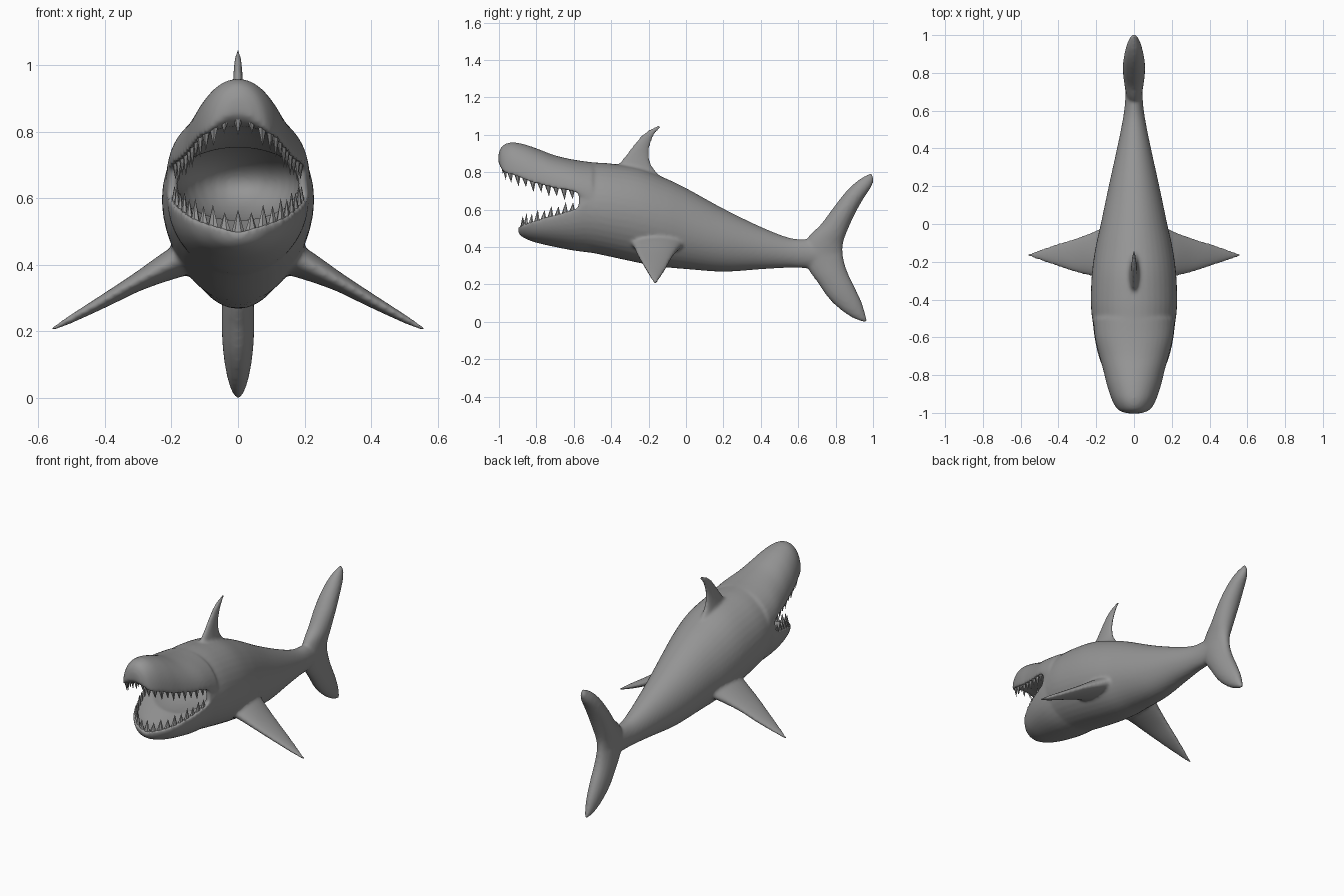
import bpy, bmesh, math
from mathutils import Vector

if "Cube" in bpy.data.objects:
    bpy.data.objects.remove(bpy.data.objects["Cube"])

skin = bpy.data.materials.new("grey skin")
skin.diffuse_color = (0.30, 0.30, 0.30, 1)
skin.use_nodes = True
skin.node_tree.nodes["Principled BSDF"].inputs["Base Color"].default_value = skin.diffuse_color


def refine(rows, n=5):
    """Catmull-Rom interpolation through rows of numbers."""
    out = []
    for i in range(len(rows) - 1):
        a, b = rows[max(i - 1, 0)], rows[i]
        c, d = rows[i + 1], rows[min(i + 2, len(rows) - 1)]
        for k in range(n):
            t = k / n
            out.append([q + 0.5 * t * (r - p + t * (2 * p - 5 * q + 4 * r - s + t * (3 * (q - r) + s - p)))
                        for p, q, r, s in zip(a, b, c, d)])
    return out + [list(rows[-1])]


def loft(bm, rings):
    """Skin closed rings and cap both ends."""
    vs = [[bm.verts.new(p) for p in r] for r in rings]
    n = len(vs[0])
    faces = [bm.faces.new((a[i], a[(i + 1) % n], b[(i + 1) % n], b[i]))
             for a, b in zip(vs, vs[1:]) for i in range(n)]
    faces += [bm.faces.new(vs[0]), bm.faces.new(vs[-1])]
    bmesh.ops.recalc_face_normals(bm, faces=faces)


def fin(bm, rows, normal):
    """Rows: leading point, trailing point, half thickness."""
    nrm = Vector(normal).normalized()
    rings = []
    for r in refine(rows):
        lead, trail, th = Vector(r[:3]), Vector(r[3:6]), r[6]
        mid, half = (lead + trail) / 2, (lead - trail) / 2
        rings.append([mid + half * math.cos(t) + nrm * th * math.sin(t)
                      for t in (math.tau * i / 24 for i in range(24))])
    loft(bm, rings)


def jaw(bm, rows, dent):
    """Rows: y, half width, lip height, outer height; inner side is hollowed."""
    rings = []
    for y, w, lip, ext in refine(rows):
        ring = []
        for i in range(21):
            t = math.pi * i / 20
            ring.append((w * math.cos(t), y, lip + (ext - lip) * math.sin(t) ** 0.9))
        for i in range(1, 16):
            u = -1 + i / 8
            ring.append((w * u, y, lip + dent * min(1, w / 0.15) * (1 - u * u)))
        rings.append(ring)
    loft(bm, rings)


bm = bmesh.new()

# trunk: y, half width, top, bottom
TRUNK = [(-.575, .208, .862, .380), (-.5, .222, .853, .368), (-.4, .229, .846, .347),
         (-.25, .222, .822, .315), (-.12, .203, .772, .293), (0, .176, .715, .282),
         (.2, .134, .605, .268), (.4, .09, .508, .281), (.55, .06, .450, .289),
         (.65, .047, .440, .288), (.76, .045, .43, .30)]
rings = []
for y, w, top, bot in refine(TRUNK):
    zc, h = (top + bot) / 2, (top - bot) / 2
    rings.append([(w * math.cos(t), y, zc + h * math.sin(t))
                  for t in (math.tau * i / 40 for i in range(40))])
loft(bm, rings)

# jaws
UPPER = [(-1.003, .035, .845, .895), (-.99, .075, .815, .93), (-.965, .10, .79, .952),
         (-.92, .122, .778, .96), (-.85, .145, .752, .945), (-.78, .162, .73, .92),
         (-.7, .184, .71, .89), (-.6, .208, .692, .867), (-.5, .218, .65, .853)]
LOWER = [(-.897, .03, .512, .478), (-.885, .065, .522, .462), (-.86, .10, .532, .445),
         (-.8, .148, .550, .423), (-.7, .188, .577, .400), (-.6, .210, .605, .381),
         (-.5, .22, .65, .368)]
jaw(bm, UPPER, .045)
jaw(bm, LOWER, -.05)

# dorsal fin
fin(bm, [(0, -.43, .76, 0, -.10, .74, .04), (0, -.355, .85, 0, -.18, .83, .026),
         (0, -.315, .90, 0, -.196, .90, .018), (0, -.265, .965, 0, -.188, .955, .015),
         (0, -.215, 1.015, 0, -.168, 1.0, .012), (0, -.145, 1.052, 0, -.134, 1.042, .006)], (1, 0, 0))

# tail lobes
fin(bm, [(0, .60, .36, 0, .84, .34, .045), (0, .655, .455, 0, .838, .40, .05),
         (0, .72, .52, 0, .852, .46, .057), (0, .78, .60, 0, .90, .57, .059),
         (0, .85, .69, 0, .95, .66, .05), (0, .92, .757, 0, .99, .72, .034),
         (0, .99, .797, 0, 1.006, .76, .012)], (1, 0, 0))
fin(bm, [(0, .60, .38, 0, .838, .40, .045), (0, .66, .27, 0, .842, .34, .047),
         (0, .70, .215, 0, .862, .27, .049), (0, .755, .135, 0, .90, .19, .047),
         (0, .82, .07, 0, .937, .11, .038), (0, .89, .022, 0, .957, .05, .025),
         (0, .955, -.004, 0, .969, .006, .009)], (1, 0, 0))

# pectoral fins
for s in (1, -1):
    fin(bm, [(s * .10, -.32, .44, s * .10, .02, .44, .06), (s * .19, -.285, .41, s * .19, -.03, .40, .046),
             (s * .30, -.258, .352, s * .30, -.072, .347, .028), (s * .40, -.226, .295, s * .40, -.102, .291, .02),
             (s * .50, -.193, .239, s * .50, -.136, .237, .012), (s * .565, -.17, .203, s * .565, -.158, .203, .005)],
        (s * .5, 0, .86))

mesh = bpy.data.meshes.new("shark_body")
bm.to_mesh(mesh)
bm.free()
body = bpy.data.objects.new("shark_body", mesh)
bpy.context.collection.objects.link(body)
mesh.materials.append(skin)

# throat cavity
bpy.ops.mesh.primitive_uv_sphere_add(segments=32, ring_count=20, location=(0, -.58, .645))
throat = bpy.context.object
throat.name = "throat_cutter"
throat.scale = (.185, .30, .115)
throat.hide_render = True
throat.display_type = 'WIRE'


def remesh(name):
    m = body.modifiers.new(name, 'REMESH')
    m.mode, m.voxel_size, m.use_smooth_shade = 'VOXEL', .008, True


# blend all parts into one smooth skin
remesh("fuse")
cut = body.modifiers.new("throat", 'BOOLEAN')
cut.operation, cut.object, cut.solver = 'DIFFERENCE', throat, 'EXACT'
remesh("even")
soft = body.modifiers.new("soften", 'SMOOTH')
soft.factor, soft.iterations = .5, 7


# teeth along the lips
def teeth(name, rows, count, height, direction):
    half = [Vector((r[1] * .93, r[0] + .018, r[2])) for r in refine(rows, 12) if r[0] < -.60]
    path = [Vector((-p.x, p.y, p.z)) for p in reversed(half)] + half
    dist = [0]
    for a, b in zip(path, path[1:]):
        dist.append(dist[-1] + (b - a).length)
    tb = bmesh.new()
    for k in range(count):
        d = dist[-1] * (k + .5) / count
        i = max(j for j in range(len(path) - 1) if dist[j] <= d)
        p = path[i].lerp(path[i + 1], (d - dist[i]) / max(dist[i + 1] - dist[i], 1e-6))
        along = path[i + 1] - path[i]
        along.z = 0
        along.normalize()
        across = Vector((-along.y, along.x, 0))
        h = height * (1 if k % 2 else .78)
        base = p - Vector((0, 0, direction * .02))
        ring = [tb.verts.new(base + along * .021 * math.cos(t) + across * .012 * math.sin(t))
                for t in (math.tau * j / 6 for j in range(6))]
        tip = tb.verts.new(p + Vector((0, .006, direction * h)))
        for j in range(6):
            tb.faces.new((ring[j], ring[(j + 1) % 6], tip))
        tb.faces.new(ring)
    bmesh.ops.recalc_face_normals(tb, faces=tb.faces)
    me = bpy.data.meshes.new(name)
    tb.to_mesh(me)
    tb.free()
    me.materials.append(skin)
    bpy.context.collection.objects.link(bpy.data.objects.new(name, me))


teeth("upper_teeth", UPPER, 23, .055, -1)
teeth("lower_teeth", LOWER, 19, .055, 1)
